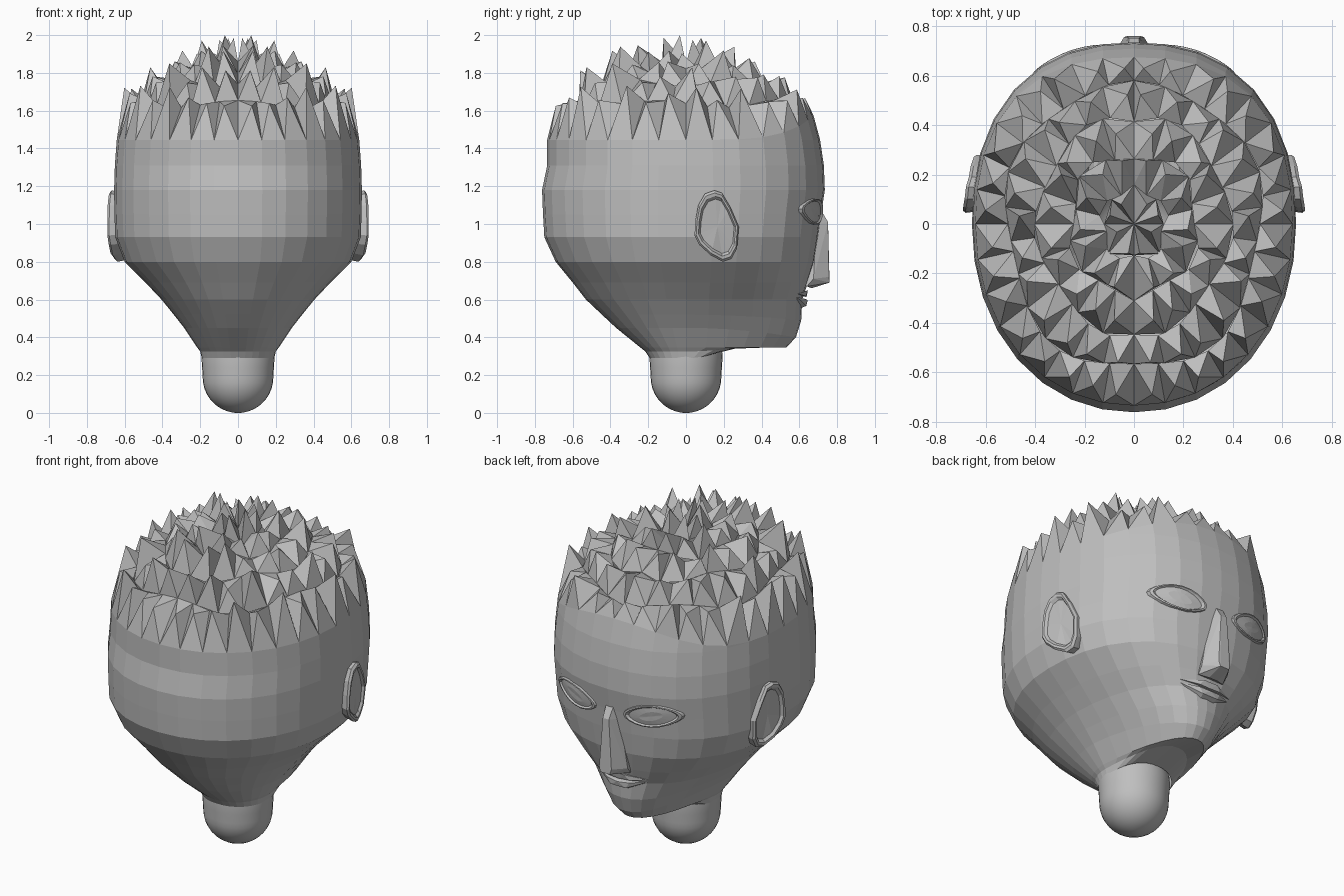
import bpy, bmesh, math, random

if "Cube" in bpy.data.objects:
    bpy.data.objects.remove(bpy.data.objects["Cube"])

random.seed(4)
SEG = 32
FRONT, BACK = 2.3, 2.1        # squareness of the face and back halves
grey = bpy.data.materials.new("clay grey")
grey.diffuse_color = (0.52, 0.52, 0.52, 1)
grey.use_nodes = True
grey.node_tree.nodes["Principled BSDF"].inputs["Base Color"].default_value = grey.diffuse_color


def finish(bm, name, mirror=False, smooth=False):
    bmesh.ops.recalc_face_normals(bm, faces=bm.faces)
    me = bpy.data.meshes.new(name)
    bm.to_mesh(me)
    bm.free()
    ob = bpy.data.objects.new(name, me)
    bpy.context.collection.objects.link(ob)
    me.materials.append(grey)
    for p in me.polygons:
        p.use_smooth = smooth
    if mirror:
        ob.modifiers.new("mirror", 'MIRROR')
    return ob


def loft(rings, name, cap_last=False, **kw):
    bm = bmesh.new()
    vs = [[bm.verts.new(p) for p in r] for r in rings]
    n = len(vs[0])
    for a, b in zip(vs, vs[1:]):
        for i in range(n):
            j = (i + 1) % n
            bm.faces.new((a[i], a[j], b[j], b[i]))
    if cap_last:
        bmesh.ops.poke(bm, faces=[bm.faces.new(vs[-1])])
    return finish(bm, name, **kw)


def hull(half, name):
    bm = bmesh.new()
    for x, y, z in half:
        bm.verts.new((x, y, z))
        if x:
            bm.verts.new((-x, y, z))
    r = bmesh.ops.convex_hull(bm, input=bm.verts)
    junk = [v for v in set(r["geom_interior"] + r["geom_unused"])
            if isinstance(v, bmesh.types.BMVert)]
    bmesh.ops.delete(bm, geom=junk, context='VERTS')
    return finish(bm, name)


def oval(a):
    """Unit superellipse point; angle 0 looks at the face (+y)."""
    s, c = math.sin(a), math.cos(a)
    n = FRONT if c > 0 else BACK
    k = (abs(s) ** n + abs(c) ** n) ** (-1 / n)
    return s * k, c * k


# Head sections: height, half width, face depth, back depth, drop at the chin, chin narrowing
SECTIONS = [
    (0.29, 0.192, 0.195, 0.192, -0.04, 0), (0.325, 0.20, 0.37, 0.215, -0.04, 0.12),
    (0.345, 0.215, 0.53, 0.24, 0.0, 0.2), (0.45, 0.285, 0.582, 0.37, 0.05, 0.2),
    (0.52, 0.34, 0.61, 0.445, 0.03, 0.14), (0.60, 0.405, 0.615, 0.53, 0, 0.05),
    (0.69, 0.49, 0.645, 0.60, 0, 0), (0.80, 0.60, 0.68, 0.69, 0, 0),
    (0.93, 0.65, 0.70, 0.75, 0, 0), (1.05, 0.654, 0.715, 0.757, 0, 0),
    (1.18, 0.656, 0.735, 0.762, 0, 0), (1.31, 0.652, 0.73, 0.735, 0, 0),
    (1.445, 0.642, 0.71, 0.735, 0, 0)]


def section(z, hx, yf, yb, drop=0.0, narrow=0.0):
    pts = []
    for i in range(SEG):
        s, c = oval(2 * math.pi * i / SEG)
        f = max(0, c)
        pts.append((hx * s * (1 - narrow * f), c * (yf if c > 0 else yb), z - drop * f * f))
    return pts


def face_y(x, z):
    """Depth of the face surface at a given x and z."""
    for a, b in zip(SECTIONS, SECTIONS[1:]):
        if a[0] <= z <= b[0]:
            t = (z - a[0]) / (b[0] - a[0])
            hx, yf = a[1] + t * (b[1] - a[1]), a[2] + t * (b[2] - a[2])
            return yf * max(0, 1 - abs(x / hx) ** FRONT) ** (1 / FRONT)


# Spiky hair sits on a dome whose hairline rises over the forehead
DOME = [(0.0, 1.85), (0.2, 1.84), (0.4, 1.81), (0.6, 1.745), (0.8, 1.635), (1.0, 1.445)]


def dome_pt(r, a, z):
    s, c = oval(a)
    if r == 1.0 and c > 0:
        return (0.642 * s, c * (0.71 - 0.035 * c ** 4), z + 0.13 * c ** 4)
    return (r * 0.642 * s, r * c * (0.70 if c > 0 else 0.735), z)


hairline = [dome_pt(1.0, 2 * math.pi * i / SEG, 1.445) for i in range(SEG)]
loft([section(*s) for s in SECTIONS] + [hairline], "head")

# Neck with a rounded end
bm = bmesh.new()
neck = [(0.34, 0.19), (0.30, 0.194), (0.24, 0.19)]
neck += [(0.187 - 0.187 * math.sin(t * math.pi / 20), 0.187 * math.cos(t * math.pi / 20))
         for t in range(10)] + [(0.0, 0.012)]
bm.free()
loft([[(r * math.sin(i * math.tau / SEG), r * math.cos(i * math.tau / SEG), z)
       for i in range(SEG)] for z, r in neck], "neck", cap_last=True, smooth=True)


def wavy(i, a):
    """Irregular boundary between two rows of spikes."""
    r, z = DOME[i]
    if i in (0, 5):
        return dome_pt(r, a, z)
    w = math.sin(5 * a + 2 * i)
    return dome_pt(r + 0.03 * w, a, z - 0.02 * w)


# row: outer ring, spikes, tip radius, tip height, height variation
ROWS = [(5, 32, 0.925, 1.68, 0.06), (4, 26, 0.74, 1.80, 0.055), (3, 20, 0.54, 1.89, 0.05),
        (2, 14, 0.34, 1.94, 0.04), (1, 8, 0.14, 1.96, 0.03)]
bm = bmesh.new()
for o, n, tr, tz, dz in ROWS:
    for k in range(n // 2):
        a0, a1 = (2 * math.pi * (k + e) / n for e in (0, 1))
        am = (a0 + a1) / 2 + random.uniform(-0.3, 0.3) * (a1 - a0)
        base = [wavy(o, a0), wavy(o, a1), wavy(o - 1, a1)]
        if o > 1:
            base.append(wavy(o - 1, a0))
        tip = dome_pt(tr + random.uniform(-0.03, 0.03), am, tz + random.uniform(-dz, dz))
        if o == 1 and k == 2:
            tip = (tip[0], tip[1], 2.0)
        vs = [bm.verts.new(p) for p in base]
        t = bm.verts.new(tip)
        for p in range(len(vs)):
            bm.faces.new((vs[p], vs[(p + 1) % len(vs)], t))
bmesh.ops.remove_doubles(bm, verts=bm.verts, dist=0.0005)
finish(bm, "spiky_hair", mirror=True)


# Eyes: almond rim with a shallow eyeball
def almond(scale, off):
    pts = []
    for i in range(20):
        a = 2 * math.pi * i / 20
        c, s = math.cos(a), math.sin(a)
        x = 0.25 + 0.145 * scale * c
        z = 1.065 + 0.062 * scale * s * (1 - 0.2 * c * c) + 0.015 * c
        pts.append((x, face_y(x, z) + off, z))
    return pts


loft([almond(1.12, -0.01), almond(1.08, 0.012), almond(0.98, 0.014), almond(0.88, 0.003),
      almond(0.45, 0.007)], "eye", cap_last=True, mirror=True)

# Nose
hull([(0.025, 0.70, 1.10), (0.02, 0.752, 1.01), (0.05, 0.69, 1.0), (0.025, 0.742, 0.80),
      (0.04, 0.757, 0.72), (0.03, 0.76, 0.69), (0.09, 0.675, 0.71), (0.085, 0.64, 0.67),
      (0.03, 0.665, 0.66), (0.03, 0.55, 0.72), (0.03, 0.60, 1.0)], "nose")

# Lips
hull([(0.17, 0.593, 0.63), (0.045, 0.645, 0.648), (0, 0.64, 0.64), (0.07, 0.635, 0.618),
      (0, 0.638, 0.614), (0.12, 0.54, 0.63)], "upper_lip")
hull([(0.165, 0.585, 0.615), (0.07, 0.635, 0.602), (0, 0.644, 0.596), (0.05, 0.637, 0.567),
      (0.04, 0.60, 0.55), (0.11, 0.53, 0.59)], "lower_lip")

# Ears: teardrop rim around a sunken bowl
EAR = [(0.065, 1.10), (0.10, 1.16), (0.15, 1.178), (0.19, 1.165), (0.235, 1.09), (0.28, 0.985),
       (0.27, 0.87), (0.24, 0.815), (0.195, 0.80), (0.13, 0.835), (0.07, 0.89), (0.045, 0.94),
       (0.05, 1.02)]


def ear_ring(scale, off):
    pts = []
    for y, z in EAR:
        y, z = 0.175 + (y - 0.175) * scale, 0.985 + (z - 0.985) * scale
        x = 0.692 + off - 0.33 * max(0, y - 0.14) - 0.2 * max(0, 0.93 - z) - 0.1 * max(0, z - 1.08)
        pts.append((x, y, z))
    return pts


loft([ear_ring(0.9, -0.09), ear_ring(0.98, -0.03), ear_ring(1.0, -0.01), ear_ring(0.93, 0.0),
      ear_ring(0.84, -0.004), ear_ring(0.76, -0.02)], "ear", cap_last=True, mirror=True)
